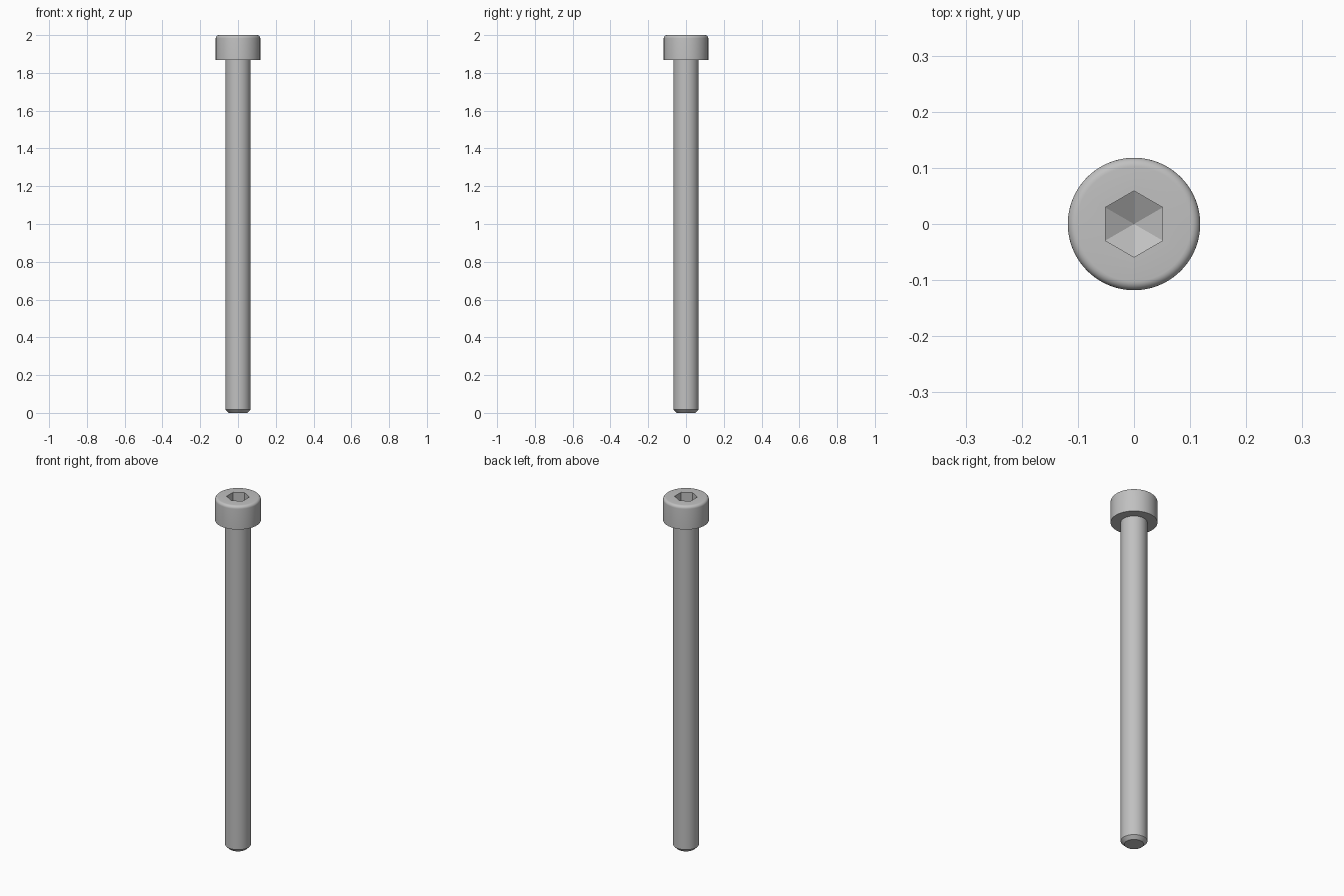
import bpy, bmesh, math

cube = bpy.data.objects.get("Cube")
if cube:
    bpy.data.objects.remove(cube, do_unlink=True)

SEGMENTS = 72
SHAFT_R, HEAD_R, HEAD_Z, TOP_Z = 0.067, 0.118, 1.867, 2.0
FILLET, CHAMFER = 0.016, 0.018
HEX_R, WALL_DEPTH, TIP_DEPTH = 0.059, 0.05, 0.082

steel = bpy.data.materials.new("steel grey")
steel.use_nodes = True
colour = (0.53, 0.53, 0.53, 1)
steel.diffuse_color = colour
steel.node_tree.nodes["Principled BSDF"].inputs["Base Color"].default_value = colour


def ring(bm, radius, z, hexagon=False):
    """Closed ring of vertices, round or hexagonal with corners on the y axis."""
    verts = []
    for i in range(SEGMENTS):
        a = 2 * math.pi * i / SEGMENTS
        r = radius
        if hexagon:
            sector = math.pi / 3
            r *= math.cos(sector / 2) / math.cos(a - sector * round(a / sector))
        verts.append(bm.verts.new((r * math.cos(a), r * math.sin(a), z)))
    return verts


def loft(bm, rings):
    """Skin neighbouring rings with quads."""
    for low, high in zip(rings, rings[1:]):
        for i in range(SEGMENTS):
            j = (i + 1) % SEGMENTS
            bm.faces.new((low[i], low[j], high[j], high[i]))


def finish(bm, name):
    mesh = bpy.data.meshes.new(name)
    bm.to_mesh(mesh)
    bm.free()
    mesh.materials.append(steel)
    obj = bpy.data.objects.new(name, mesh)
    bpy.context.collection.objects.link(obj)
    bpy.ops.object.select_all(action="DESELECT")
    obj.select_set(True)
    bpy.context.view_layer.objects.active = obj
    bpy.ops.object.shade_smooth_by_angle(angle=math.radians(25))


# Shaft with chamfered tip, open where it meets the head
bm = bmesh.new()
rings = [ring(bm, SHAFT_R - CHAMFER, 0), ring(bm, SHAFT_R, CHAMFER), ring(bm, SHAFT_R, HEAD_Z)]
loft(bm, rings)
bm.faces.new(rings[0][::-1])
finish(bm, "shaft")

# Cylindrical head: underside, side, rounded rim, then the hexagonal socket
bm = bmesh.new()
rings = [ring(bm, SHAFT_R, HEAD_Z), ring(bm, HEAD_R, HEAD_Z)]
for k in range(7):
    a = math.pi / 2 * k / 6
    rings.append(ring(bm, HEAD_R - FILLET * (1 - math.cos(a)), TOP_Z - FILLET * (1 - math.sin(a))))
rings.append(ring(bm, HEX_R, TOP_Z, hexagon=True))
rings.append(ring(bm, HEX_R, TOP_Z - WALL_DEPTH, hexagon=True))
loft(bm, rings)

# Pointed socket floor
tip = bm.verts.new((0, 0, TOP_Z - TIP_DEPTH))
floor = rings[-1]
for i in range(SEGMENTS):
    bm.faces.new((floor[i], floor[(i + 1) % SEGMENTS], tip))
finish(bm, "socket_head")
